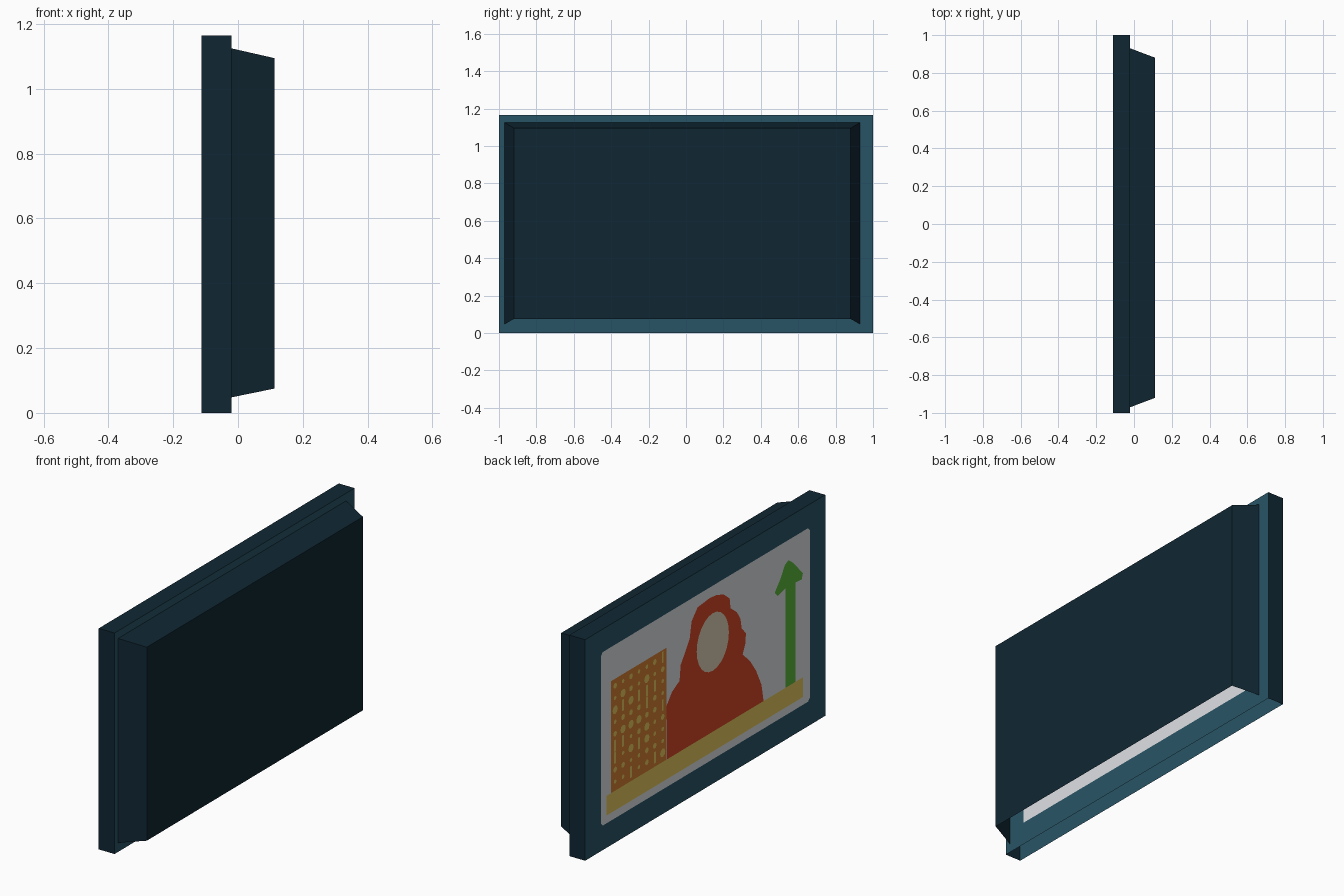
import bpy, bmesh, math, random

if "Cube" in bpy.data.objects:
    bpy.data.objects.remove(bpy.data.objects["Cube"])

random.seed(4)
FRONT, MID, BACK = -0.112, -0.02, 0.112   # x of the picture face, frame back, casing back


def mat(name, r, g, b):
    lin = [((c / 255 + 0.055) / 1.055) ** 2.4 for c in (r, g, b)]
    m = bpy.data.materials.new(name)
    m.diffuse_color = (*lin, 1)
    m.use_nodes = True
    m.node_tree.nodes["Principled BSDF"].inputs["Base Color"].default_value = m.diffuse_color
    return m


teal = mat("teal", 40, 84, 102)
dark = mat("dark_blue", 16, 39, 51)
white = mat("off_white", 224, 225, 228)
yellow = mat("yellow", 230, 202, 94)
orange = mat("orange", 214, 126, 50)
red = mat("red", 214, 72, 40)
cream = mat("cream", 224, 208, 184)
green = mat("green", 90, 184, 60)


def finish(name, bm, *mats):
    me = bpy.data.meshes.new(name)
    bm.to_mesh(me)
    bm.free()
    for m in mats:
        me.materials.append(m)
    ob = bpy.data.objects.new(name, me)
    bpy.context.collection.objects.link(ob)
    return ob


def shell(name, x0, r0, x1, r1, near_face, *mats):
    """Tapered box between two (y0, y1, z0, z1) rectangles, open underneath."""
    bm = bmesh.new()

    def ring(x, r):
        return [bm.verts.new((x, y, z)) for y, z in
                ((r[0], r[2]), (r[1], r[2]), (r[1], r[3]), (r[0], r[3]))]
    a, b = ring(x0, r0), ring(x1, r1)
    bm.faces.new(b)
    if near_face:
        bm.faces.new(a[::-1])
    for i in (1, 2, 3):
        j = (i + 1) % 4
        bm.faces.new((a[i], a[j], b[j], b[i]))
    bm.normal_update()
    for f in bm.faces:
        if len(mats) > 1 and abs(f.normal.x) < 0.5:
            f.material_index = 1
    return finish(name, bm, *mats)


def plates(name, polys, layer, m, x=None, facing=-1):
    """Flat painted shapes given as (y, z) outlines."""
    x = FRONT - 0.0012 * layer if x is None else x
    bm = bmesh.new()
    for p in polys:
        f = bm.faces.new([bm.verts.new((x, y, z)) for y, z in p])
        f.normal_update()
        if f.normal.x * facing < 0:
            f.normal_flip()
    return finish(name, bm, m)


def rect(y0, y1, z0, z1):
    return [(y0, z0), (y1, z0), (y1, z1), (y0, z1)]


def oval(y, z, ry, rz, n):
    return [(y + ry * math.cos(math.tau * i / n), z + rz * math.sin(math.tau * i / n))
            for i in range(n)]


# Frame: teal front and back, dark edges; tapered casing behind it
shell("frame", FRONT, (-1, 1, 0, 1.165), MID, (-1, 1, 0, 1.165), True, teal, dark)
shell("rear_casing", MID, (-0.97, 0.93, 0.048, 1.125),
      BACK, (-0.92, 0.88, 0.075, 1.095), False, dark)

# White picture ground with clipped corners, and the white panel behind
c = 0.015
ground = [(-.87, .13 + c), (-.87 + c, .13), (.87 - c, .13), (.87, .13 + c),
          (.87, 1.045 - c), (.87 - c, 1.045), (-.87 + c, 1.045), (-.87, 1.045 - c)]
plates("picture_ground", [ground], 1, white)
plates("rear_panel", [rect(-.865, .865, .12, 1.045)], 0, white, MID + 0.001, 1)

# Ledge and speckled panel
plates("ledge", [rect(-.81, .825, .172, .276)], 2, yellow)
plates("speckled_panel", [rect(.325, .79, .276, .866)], 2, orange)
specks = []
for i in range(7):
    for j in range(9):
        y, z = .755 - i * .066, .325 + j * .063
        if random.random() < 0.18:
            specks.append(rect(y - .008, y + .008, z - .03, z + .03))
        else:
            r = random.choice((.011, .015, .022))
            specks.append(oval(y, z, r, r, 8))
plates("specks", specks, 3, yellow)

# Seated figure with a blank face
body = [(.32, .276), (.325, .56), (.28, .615), (.217, .65), (.208, .73), (.165, .79),
        (.133, .84), (.117, .925), (.067, .98), (-.033, .99), (-.09, .985), (-.15, .965),
        (-.20, .925), (-.208, .87), (-.26, .83), (-.29, .784), (-.30, .73), (-.335, .69),
        (-.333, .64), (-.308, .588), (-.37, .53), (-.42, .46), (-.465, .37), (-.483, .276)]
plates("figure", [body], 2, red)
plates("figure_face", [oval(-.058, .75, .134, .152, 24)], 3, cream)

# Upright arrow
arrow = [(-.667, .276), (-.667, .80), (-.60, .785), (-.575, .81), (-.625, .868), (-.66, .925),
         (-.69, .94), (-.73, .91), (-.81, .825), (-.80, .795), (-.75, .80), (-.75, .276)]
plates("arrow", [arrow], 2, green)
